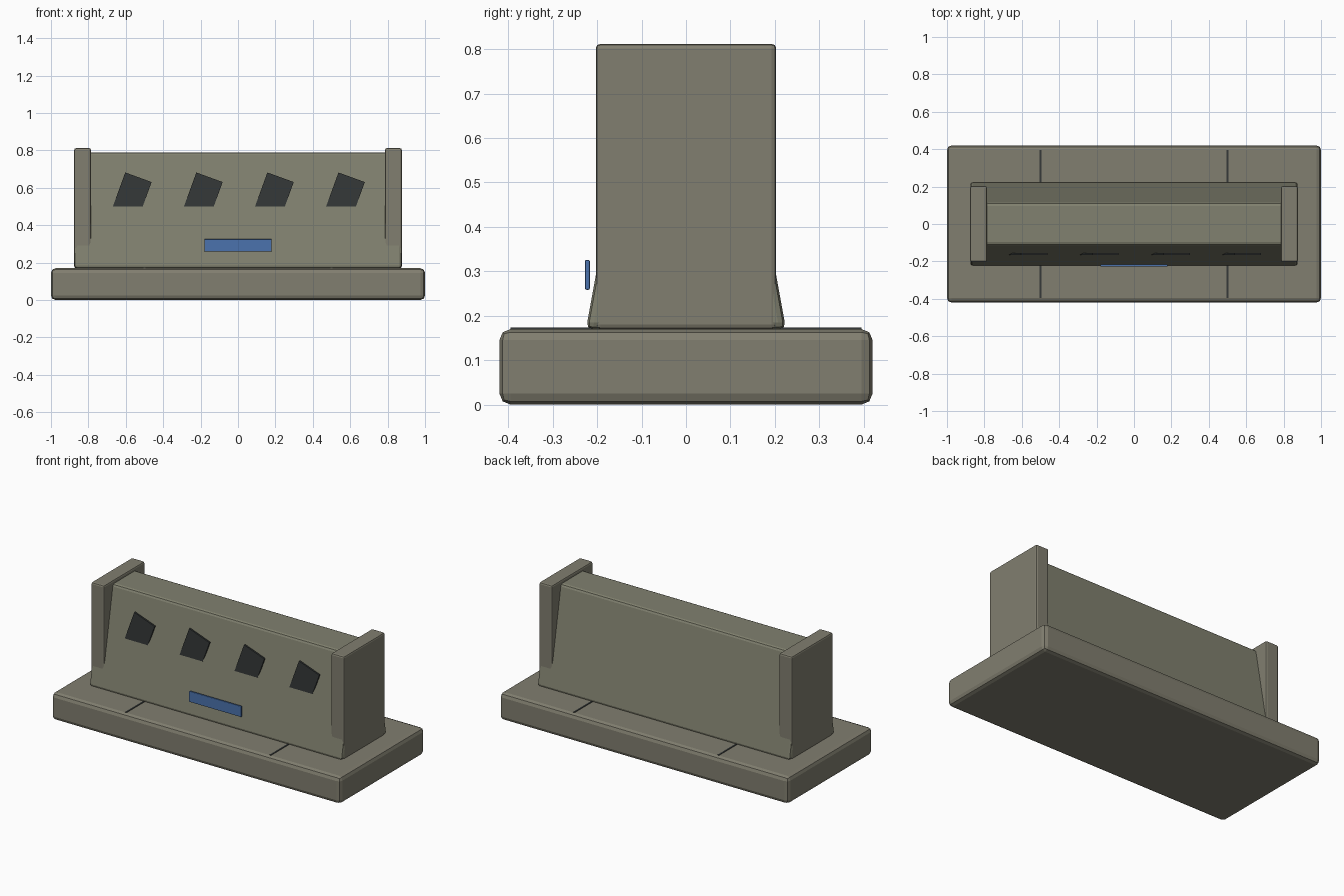
import bpy
import math

if "Cube" in bpy.data.objects:
    bpy.data.objects.remove(bpy.data.objects["Cube"])


def material(name, color):
    m = bpy.data.materials.new(name)
    m.diffuse_color = (*color, 1)
    m.use_nodes = True
    m.node_tree.nodes["Principled BSDF"].inputs["Base Color"].default_value = m.diffuse_color
    return m


concrete = material("concrete", (0.22, 0.21, 0.16))
wall_mat = material("wall_concrete", (0.22, 0.22, 0.16))
dark = material("dark_paint", (0.035, 0.04, 0.04))
blue = material("blue_plate", (0.07, 0.17, 0.42))


def box(name, size, center, mat, bevel=0.0, segments=2, tilt=0.0, top_y=1.0):
    """Box with optional bevel, tilt about y, and depth taper at the top."""
    bpy.ops.mesh.primitive_cube_add(size=1, location=center, rotation=(0, tilt, 0))
    ob = bpy.context.object
    ob.name = name
    for v in ob.data.vertices:
        if v.co.z > 0:
            v.co.y *= top_y
        v.co = [c * s for c, s in zip(v.co, size)]
    ob.data.materials.append(mat)
    if bevel:
        b = ob.modifiers.new("bevel", 'BEVEL')
        b.width = bevel
        b.segments = segments
    return ob


# Footing slab
box("base_slab", (2.0, 0.84, 0.17), (0, 0, 0.085), concrete, 0.025)

# Tapered wall
box("barrier_wall", (1.75, 0.45, 0.62), (0, 0, 0.48), wall_mat, 0.015, top_y=0.5)

# End posts and slab joint lines, mirrored left and right
for side, s in (("left", -1), ("right", 1)):
    box(f"end_post_{side}", (0.09, 0.406, 0.642), (s * 0.831, 0, 0.491), concrete, 0.01)
    box(f"slab_joint_{side}", (0.01, 0.79, 0.006), (s * 0.5, 0, 0.17), dark)

# Slanted warning stripes, upright and sinking into the sloped front
for i in range(4):
    box(f"warning_stripe_{i + 1}", (0.15, 0.01, 0.22), (-0.57 + 0.38 * i, -0.16, 0.553),
        dark, tilt=math.radians(20))

# Blue plate on the front
box("front_plate", (0.36, 0.011, 0.067), (0, -0.222, 0.292), blue, 0.003)
